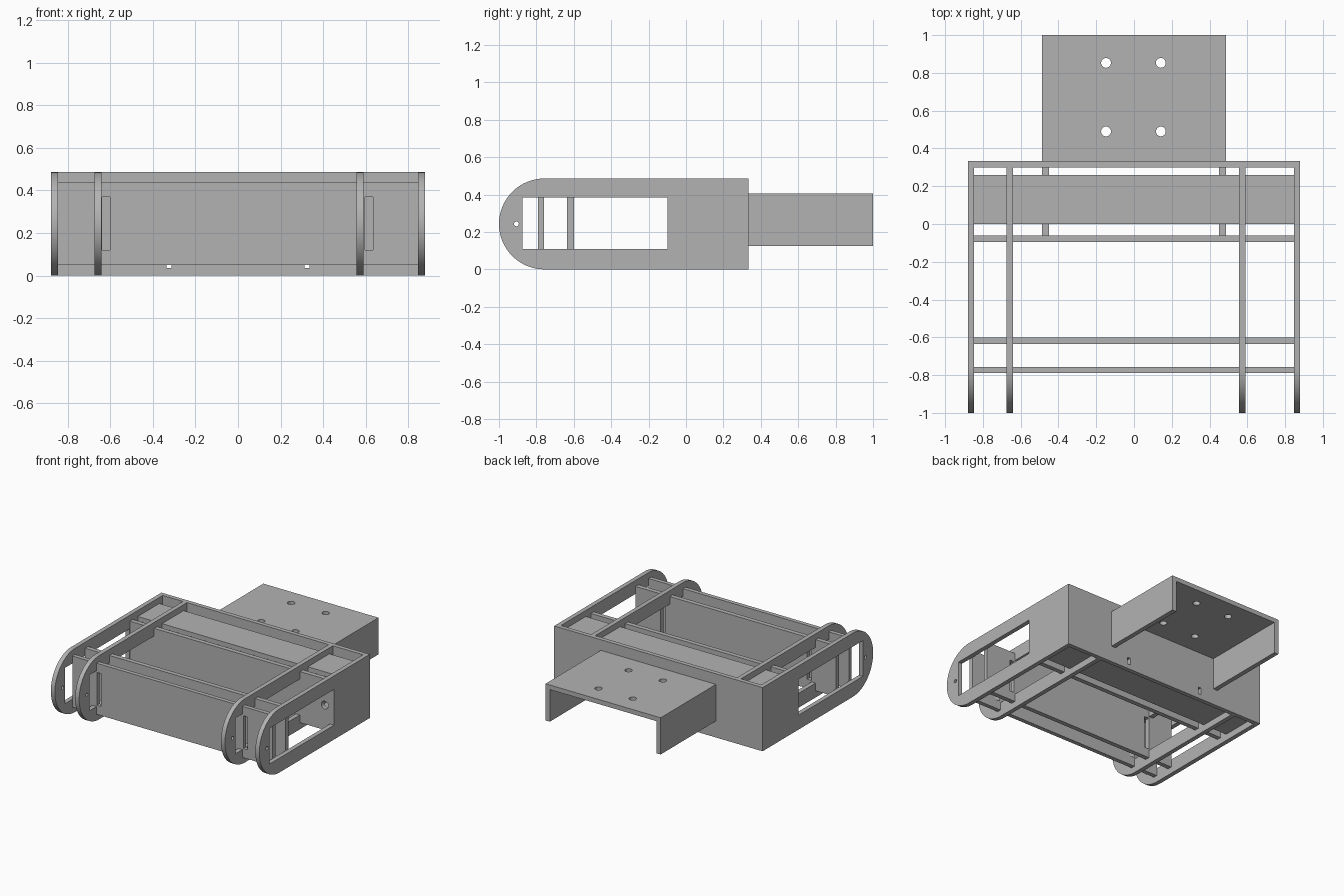
import bpy, math
from mathutils import Matrix

if "Cube" in bpy.data.objects:
    bpy.data.objects.remove(bpy.data.objects["Cube"])

grey = bpy.data.materials.new("plain grey")
grey.diffuse_color = (0.45, 0.45, 0.45, 1)
grey.use_nodes = True
grey.node_tree.nodes["Principled BSDF"].inputs["Base Color"].default_value = grey.diffuse_color

# local (u, v, w) to world: X plates use (y, z), Y plates use (x, z), Z plates use (x, y)
AXES = {
    "X": Matrix(((0, 0, 1, 0), (1, 0, 0, 0), (0, 1, 0, 0), (0, 0, 0, 1))),
    "Y": Matrix(((1, 0, 0, 0), (0, 0, -1, 0), (0, 1, 0, 0), (0, 0, 0, 1))),
    "Z": Matrix.Identity(4),
}


def rect(u0, u1, v0, v1):
    return [(u0, v0), (u1, v0), (u1, v1), (u0, v1)]


def circle(u, v, r, n=24):
    return [(u + r * math.cos(2 * math.pi * i / n), v + r * math.sin(2 * math.pi * i / n))
            for i in range(n)]


def plate(name, axis, lo, hi, loops):
    """Flat sheet between lo and hi on an axis; first loop is the outline, the rest are holes."""
    curve = bpy.data.curves.new(name, 'CURVE')
    curve.dimensions = '2D'
    curve.fill_mode = 'BOTH'
    curve.extrude = (hi - lo) / 2
    for pts in loops:
        s = curve.splines.new('POLY')
        s.points.add(len(pts) - 1)
        for p, (u, v) in zip(s.points, pts):
            p.co = (u, v, 0, 1)
        s.use_cyclic_u = True
    tmp = bpy.data.objects.new(name + "_outline", curve)
    bpy.context.collection.objects.link(tmp)
    dg = bpy.context.evaluated_depsgraph_get()
    mesh = bpy.data.meshes.new_from_object(tmp.evaluated_get(dg))
    bpy.data.objects.remove(tmp)
    mesh.transform(AXES[axis])
    shift = [0, 0, 0]
    shift["XYZ".index(axis)] = (lo + hi) / 2
    mesh.transform(Matrix.Translation(shift))
    mesh.materials.clear()
    mesh.materials.append(grey)
    ob = bpy.data.objects.new(name, mesh)
    bpy.context.collection.objects.link(ob)
    # weld the caps to the rim, then smooth only the round parts
    bpy.context.view_layer.objects.active = ob
    ob.select_set(True)
    bpy.ops.object.mode_set(mode='EDIT')
    bpy.ops.mesh.select_all(action='SELECT')
    bpy.ops.mesh.remove_doubles(threshold=0.0001)
    bpy.ops.mesh.normals_make_consistent(inside=False)
    bpy.ops.object.mode_set(mode='OBJECT')
    bpy.ops.object.shade_smooth_by_angle(angle=math.radians(30))
    ob.select_set(False)
    return ob


T = 0.034          # sheet thickness
H = 0.486          # overall height
R = H / 2

# side plates with a rounded front, a long window and a pivot hole
for name, x0, y_end in (("left_outer_side", -0.88, 0.333), ("left_inner_side", -0.675, 0.30),
                        ("right_inner_side", 0.556, 0.30), ("right_outer_side", 0.846, 0.333)):
    nose = [(-1 + R + R * math.cos(a), R + R * math.sin(a))
            for a in (math.pi / 2 + math.pi * i / 32 for i in range(33))]
    outline = [(y_end, 0), (y_end, H)] + nose
    plate(name, "X", x0, x0 + T, [outline, rect(-0.875, -0.098, 0.11, 0.383),
                                  circle(-0.907, R, 0.013, 16)])

# back plate with two small slots
plate("back_plate", "Y", 0.30, 0.333,
      [rect(-0.88, 0.88, 0, H)] + [rect(s - 0.012, s + 0.012, 0.036, 0.09) for s in (-0.325, 0.325)])

# cross panels, the front two with upright slots beside the inner sides
slots = [rect(-0.639, -0.602, 0.12, 0.37), rect(0.598, 0.635, 0.12, 0.37)]
span = rect(-0.846, 0.846, 0.05, 0.44)
plate("front_panel", "Y", -0.79, -0.758, [span] + slots)
plate("second_panel", "Y", -0.635, -0.60, [span] + slots)
plate("middle_panel", "Y", -0.095, -0.06,
      [span, rect(-0.486, -0.45, 0.125, 0.405), rect(0.45, 0.486, 0.125, 0.405),
       circle(0.80, 0.24, 0.03)])

# shelves behind the middle panel
for name, z0 in (("lower_shelf", 0.05), ("upper_shelf", 0.406)):
    plate(name, "Z", z0, z0 + T, [rect(-0.846, 0.846, 0, 0.26)])

# rear bracket: top sheet with four holes, and two long flanges reaching inside
plate("bracket_top", "Z", 0.37, 0.405,
      [rect(-0.452, 0.452, 0.333, 1)] +
      [circle(x, y, 0.026) for x in (-0.148, 0.142) for y in (0.49, 0.853)])
for name, x0 in (("left_flange", -0.486), ("right_flange", 0.45)):
    plate(name, "X", x0, x0 + 0.036, [rect(-0.095, 1, 0.125, 0.405)])
